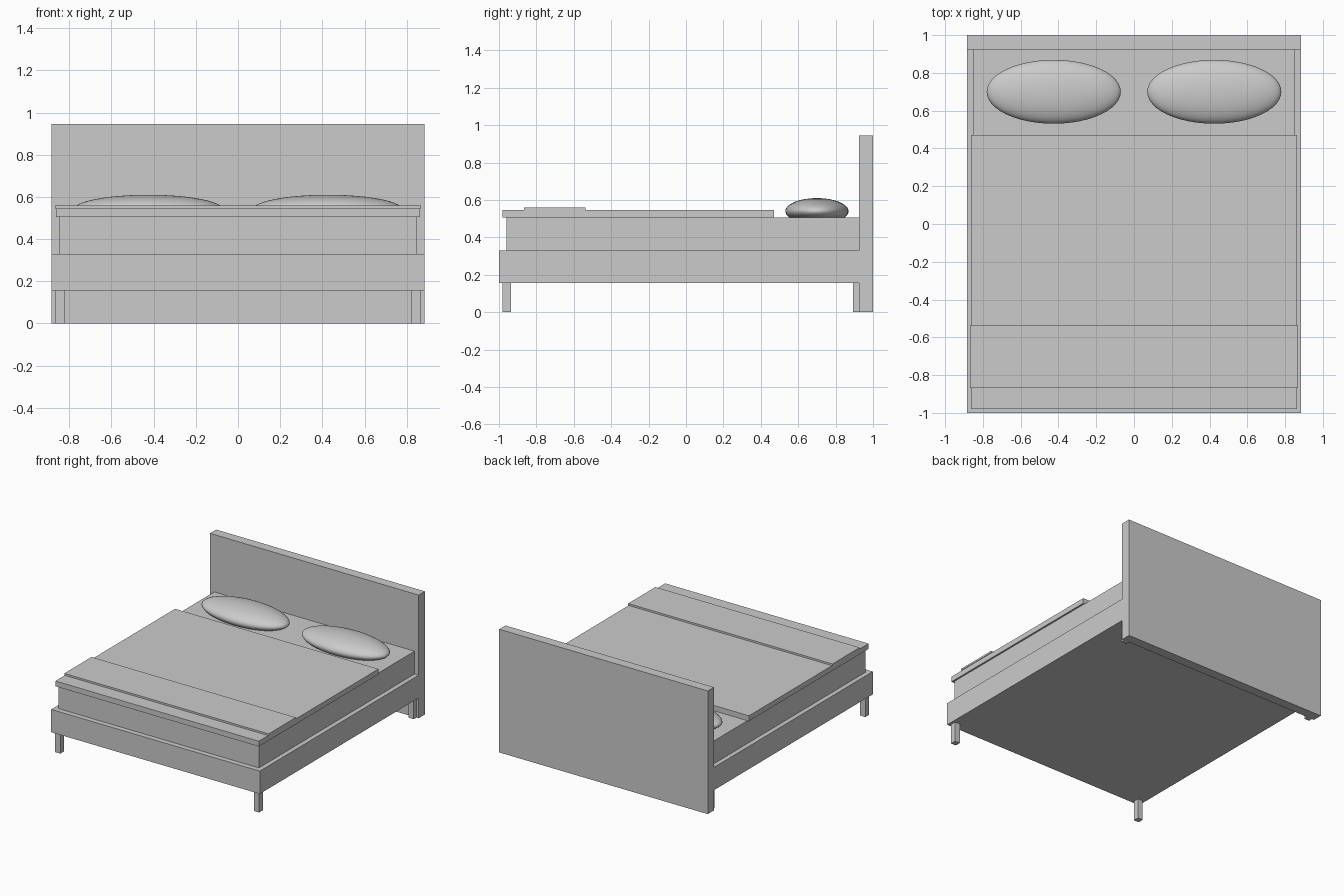
import bpy

if "Cube" in bpy.data.objects:
    bpy.data.objects.remove(bpy.data.objects["Cube"])

grey = bpy.data.materials.new("light_grey")
grey.diffuse_color = (0.6, 0.6, 0.6, 1)
grey.use_nodes = True
grey.node_tree.nodes["Principled BSDF"].inputs["Base Color"].default_value = grey.diffuse_color


def box(name, x0, x1, y0, y1, z0, z1):
    bpy.ops.mesh.primitive_cube_add(size=1, location=((x0 + x1) / 2, (y0 + y1) / 2, (z0 + z1) / 2))
    ob = bpy.context.object
    ob.name = name
    ob.scale = (x1 - x0, y1 - y0, z1 - z0)
    bpy.ops.object.transform_apply(location=False, rotation=False, scale=True)
    ob.data.materials.append(grey)
    return ob


# Bed base, headboard and bedding
box("bed_frame", -0.885, 0.885, -1.0, 0.925, 0.155, 0.33)
box("headboard", -0.885, 0.885, 0.925, 1.0, 0.0, 0.945)
box("mattress", -0.85, 0.85, -0.96, 0.925, 0.33, 0.505)
box("blanket", -0.863, 0.863, -0.98, 0.47, 0.505, 0.546)
box("throw", -0.867, 0.867, -0.867, -0.537, 0.546, 0.56)

for side, s in (("left", -1), ("right", 1)):
    # Short square legs
    xa, xb = sorted((s * 0.822, s * 0.866))
    box("front_leg_" + side, xa, xb, -0.98, -0.936, 0.0, 0.155)
    box("back_leg_" + side, xa, xb, 0.893, 0.937, 0.0, 0.155)

    # Flattened oval pillows sunk into the mattress
    bpy.ops.mesh.primitive_uv_sphere_add(segments=48, ring_count=24, radius=1,
                                         location=(s * 0.425, 0.70, 0.54))
    pillow = bpy.context.object
    pillow.name = "pillow_" + side
    pillow.scale = (0.355, 0.169, 0.07)
    bpy.ops.object.transform_apply(location=False, rotation=False, scale=True)
    bpy.ops.object.shade_smooth()
    pillow.data.materials.append(grey)
